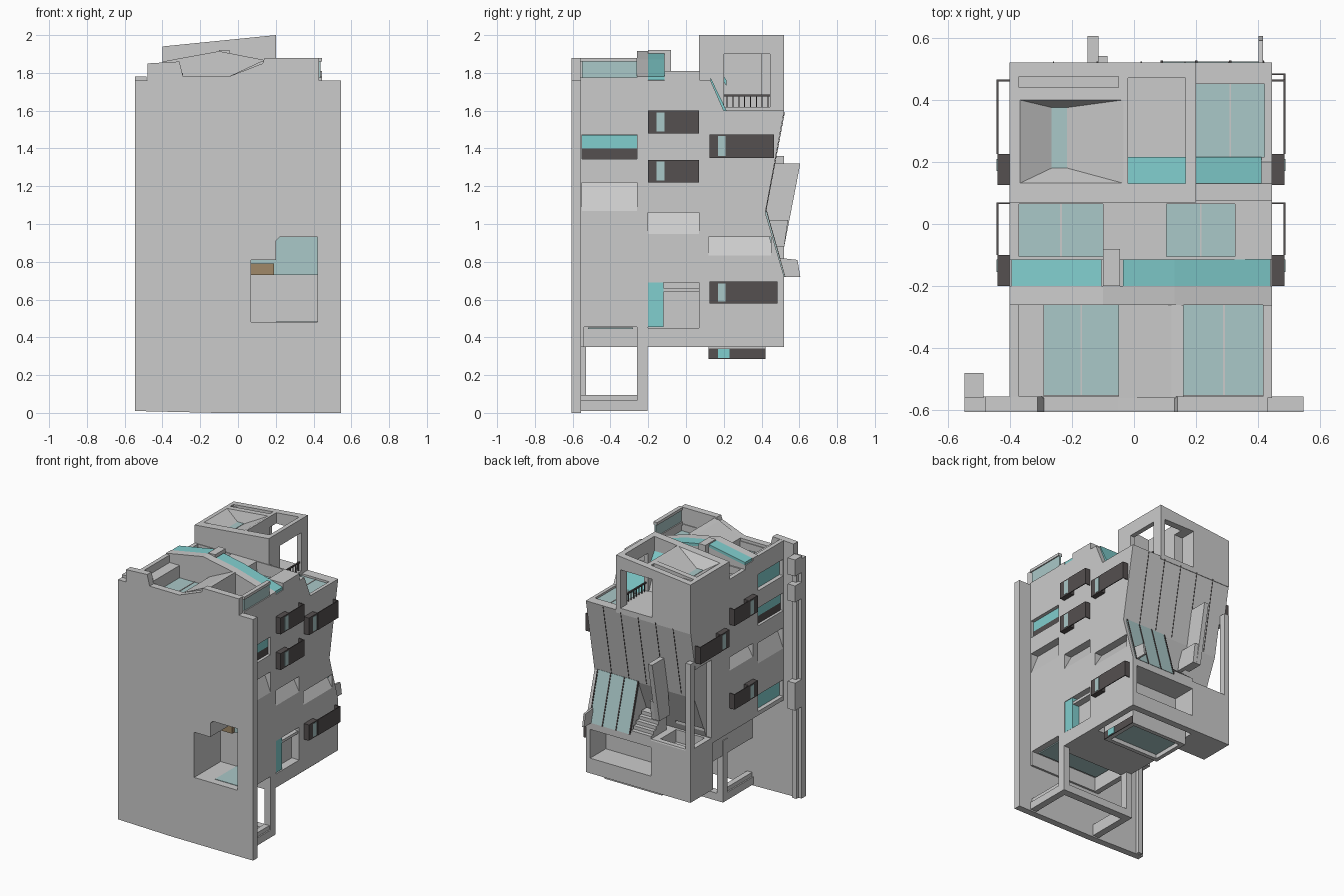
import bpy, bmesh

def material(name, col):
    m = bpy.data.materials.new(name)
    m.diffuse_color = (*col, 1)
    return m

CYAN = material("cyan_glass", (0.22, 0.62, 0.62))
PALE = material("pale_glass", (0.40, 0.58, 0.58))
DARK = material("dark_screen", (0.09, 0.08, 0.08))
BROWN = material("brown_panel", (0.35, 0.25, 0.14))

def solid(name, lo, hi, mat=None):
    """Closed mesh between two matching loops of points."""
    bm = bmesh.new()
    a = [bm.verts.new(p) for p in lo]
    b = [bm.verts.new(p) for p in hi]
    n = len(a)
    bm.faces.new(a)
    bm.faces.new(b[::-1])
    for i in range(n):
        j = (i + 1) % n
        bm.faces.new((a[i], b[i], b[j], a[j]))
    bmesh.ops.recalc_face_normals(bm, faces=bm.faces)
    me = bpy.data.meshes.new(name)
    bm.to_mesh(me)
    bm.free()
    ob = bpy.data.objects.new(name, me)
    bpy.context.collection.objects.link(ob)
    if mat:
        me.materials.append(mat)
    return ob

def prism(name, pts, axis, a, b, mat=None):
    """Profile in yz (axis x) or xz (axis y), extruded from a to b."""
    def at(v):
        return [(v, p, q) if axis == 'x' else (p, v, q) for p, q in pts]
    return solid(name, at(a), at(b), mat)

def box(name, x0, x1, y0, y1, z0, z1, mat=None):
    return prism(name, [(y0, z0), (y1, z0), (y1, z1), (y0, z1)], 'x', x0, x1, mat)

def cut(ob, cutters):
    for c in cutters:
        m = ob.modifiers.new("cut", 'BOOLEAN')
        m.operation, m.solver, m.object = 'DIFFERENCE', 'EXACT', c
    bpy.context.view_layer.update()
    me = bpy.data.meshes.new_from_object(
        ob.evaluated_get(bpy.context.evaluated_depsgraph_get()))
    ob.modifiers.clear()
    ob.data = me
    for c in cutters:
        bpy.data.objects.remove(c)

def cbox(*d):
    c = box("cutter", *d)
    c.hide_render = True
    return c

L, R = -0.40, 0.445
SIDES = ((R, 1), (L, -1))

def sbox(name, s, k, d0, d1, y0, y1, z0, z1, mat=None):
    """Box at a side wall, from d0 to d1 measured outwards."""
    x0, x1 = sorted((s + k * d0, s + k * d1))
    return box(name, x0, x1, y0, y1, z0, z1, mat)

# Front slab with corner window
HOLE = [(.07, .48), (.42, .48), (.42, .93), (.22, .93), (.2, .91), (.2, .81), (.07, .81)]
slab = prism("front_slab", [(-.545, .01), (-.11, 0), (.545, 0), (.545, 1.76), (.43, 1.76),
             (.43, 1.88), (.14, 1.88), (.13, 1.85), (-.05, 1.78), (-.29, 1.78), (-.31, 1.86),
             (-.48, 1.85), (-.48, 1.76), (-.545, 1.76)], 'y', -.605, -.555)
cut(slab, [prism("cutter", HOLE, 'y', -.7, -.3)])
box("corner_window_floor", .2, .42, -.55, -.3, .475, .483, PALE)
box("corner_window_glass", .07, .42, -.312, -.3, .73, .93, PALE)
box("corner_window_panel", .07, .19, -.34, -.313, .73, .79, BROWN)

# Edge boxes behind the slab
for z0, z1 in ((1.66, 1.78), (1.47, 1.59), (.68, .88)):
    box("slab_edge_box", -.545, -.485, -.56, -.48, z0, z1)
box("slab_edge_rib", -.52, -.485, -.56, -.53, .01, 1.76)

# Main body with folded back wall, open below on the left
body = prism("main_body", [(-.556, .35), (-.556, 1.76), (.07, 1.76), (.13, 1.76), (.2, 1.6),
             (.52, 1.6), (.42, 1.06), (.52, .72), (.52, .35)], 'x', L, R)
NICHES = ((R, 1, -.55, -.26, 1.345, 1.475), (R, 1, -.2, .07, .45, .69),
          (L, -1, -.55, -.26, 1.345, 1.475), (L, -1, -.55, -.26, 1.60, 1.72),
          (L, -1, -.55, -.26, .72, .84))
cuts = [prism("cutter", HOLE, 'y', -.7, -.3),
        cbox(-.29, -.05, -.55, -.26, 1.69, 1.9), cbox(.16, .42, -.55, -.26, 1.69, 1.9),
        cbox(-.37, -.10, -.115, .07, 1.70, 1.9), cbox(.105, .325, -.115, .07, 1.70, 1.9),
        cbox(.20, .42, .215, .45, 1.57, 1.7),
        cbox(-.5, -.15, -.6, .26, .3, .69),
        cbox(-.11, .5, -.54, -.26, .3, .455),
        cbox(-.08, .41, .34, .6, .46, .67),
        cbox(-.11, .40, .10, .47, .3, .41),
        prism("cutter", [(.42, 1.06), (.28, .73), (.65, .73), (.65, 1.06)], 'x', -.5, .09),
        cbox(-.36, -.13, .30, .48, .64, .8),
        cbox(-.45, -.36, .28, .475, .735, 1.30)]
for s, k, *d in NICHES:
    cuts.append(sbox("cutter", s, k, -.06, .05, *d))
for s, k, y0, y1, z0, z1 in ((R, 1, -.55, -.26, 1.05, 1.22), (R, 1, -.2, .07, .94, 1.06),
                             (R, 1, .12, .45, .83, .93), (L, -1, -.55, -.26, 1.05, 1.22),
                             (L, -1, -.2, .07, 1.14, 1.24)):
    cuts.append(prism("cutter", [(s + k * .02, z0 - .03), (s + k * .02, z1),
                (s - k * .06, z1)], 'y', y0, y1))
cut(body, cuts)

# Roof lights in the pits
for x0, x1, y0, y1, z in ((-.29, -.05, -.55, -.26, 1.70), (.16, .42, -.55, -.26, 1.70),
                          (-.37, -.10, -.115, .07, 1.71), (.105, .325, -.115, .07, 1.71),
                          (.20, .42, .215, .45, 1.575)):
    box("roof_light", x0, x1, y0, y1, z - .01, z + .01, PALE)
    xm = (x0 + x1) / 2
    box("roof_light_bar", xm - .003, xm + .003, y0, y1, z, z + .014)

# Middle roof rim
rim = box("middle_roof_rim", L, R, -.115, .075, 1.755, 1.81)
cut(rim, [cbox(-.37, -.10, -.105, .065, 1.7, 1.9), cbox(.105, .325, -.105, .065, 1.7, 1.9)])

# Folded roof strip and its glazing
FOLD = [(L, 1.86), (-.1, 1.915), (.13, 1.87), (R, 1.78)]

def fold_z(x):
    for (p, q), (r, t) in zip(FOLD, FOLD[1:]):
        if p <= x <= r:
            return q + (t - q) * (x - p) / (r - p)

prism("folded_parapet", [(L, 1.75)] + FOLD + [(R, 1.75)], 'y', -.26, -.2)
prism("folded_back_edge", [(L, 1.75)] + [(x, z - .02) for x, z in FOLD] + [(R, 1.75)],
      'y', -.2, -.115)
for a, b in ((-.395, -.105), (-.035, .13), (.13, .44)):
    za, zb = fold_z(a), fold_z(b)
    prism("folded_glazing", [(a, za - .03), (b, zb - .03), (b, zb), (a, za)],
          'y', -.2, -.115, CYAN)
box("roof_upstand", -.1, -.045, -.2, -.08, 1.75, 1.92)

# Front terrace edges
box("parapet_cap", R - .03, R, -.56, -.26, 1.86, 1.88)
box("parapet_foot", R - .03, R, -.56, -.26, 1.75, 1.775)
box("parapet_glass", R - .022, R - .008, -.55, -.26, 1.77, 1.865, PALE)
box("left_parapet", L, L + .03, -.56, -.26, 1.75, 1.855)
prism("terrace_divider", [(-.05, 1.75), (.16, 1.75), (.16, 1.87), (.12, 1.86), (-.05, 1.78)],
      'y', -.56, -.26)
box("terrace_left_deck", L, -.29, -.56, -.26, 1.75, 1.80)

# Roof tower with open frame
tower = prism("roof_tower", [(L, 1.58), (.2, 1.58), (.2, 2.0), (L, 1.94)], 'y', .07, .52)
funnel = solid("cutter",
               [(-.37, .13, 1.945), (-.03, .13, 1.979), (-.03, .40, 1.979), (-.37, .40, 1.945)],
               [(-.265, .18, 1.88), (-.215, .18, 1.88), (-.215, .375, 1.88), (-.265, .375, 1.88)])
cut(tower, [funnel, cbox(-.02, .165, .13, .47, 1.62, 2.1), cbox(.1, .3, .2, .445, 1.62, 1.9),
            cbox(-.09, .165, .4, .6, 1.62, 1.9), cbox(-.37, -.05, .44, .475, 1.93, 2.1)])
box("tower_skylight", -.265, -.215, .18, .375, 1.87, 1.883, PALE)
for x0, x1, zt, zb in ((-.02, .165, 1.89, 1.76), (.2, .41, 1.775, 1.60)):
    prism("sloped_glass", [(.13, zt), (.13, zt - .03), (.215, zb - .03), (.215, zb)],
          'x', x0, x1, CYAN)

# Terrace railing
box("railing_top", .18, .19, .2, .445, 1.675, 1.685, DARK)
for i in range(8):
    y = .215 + i * .031
    box("railing_bar", .18, .187, y, y + .005, 1.61, 1.68, DARK)

# Projecting side screens
def screen(s, k, y0, y1, z0, z1):
    sbox("screen_box", s, k, -.01, .04, y0, y0 + .1, z0, z1, DARK)
    sbox("screen_glass", s, k, .03, .042, y0 + .045, y0 + .085, z0 + .01, z1 - .01, PALE)
    sbox("screen_panel", s, k, .036, .042, y0 + .1, y1, z0, z1, DARK)
    sbox("screen_end", s, k, -.01, .042, y1 - .006, y1, z0, z1, DARK)

for d in ((-.2, .07, 1.48, 1.6), (-.2, .07, 1.22, 1.34), (.125, .465, 1.35, 1.475),
          (.125, .485, .58, .695)):
    screen(R, 1, *d)
for d in ((-.2, .07, 1.48, 1.6), (-.2, .07, .87, .98), (.125, .465, 1.35, 1.475)):
    screen(L, -1, *d)

# Side strip windows and entrance glass
for s, k in SIDES:
    sbox("strip_window", s, k, -.055, -.02, -.55, -.26, 1.40, 1.47, CYAN)
    sbox("strip_window_base", s, k, -.06, -.02, -.55, -.26, 1.345, 1.40, DARK)
sbox("upper_strip_window", L, -1, -.06, -.03, -.55, -.26, 1.60, 1.72, CYAN)
sbox("lower_strip_window", L, -1, -.06, -.03, -.55, -.26, .72, .84, CYAN)
sbox("entrance_glass", R, 1, -.06, -.005, -.2, -.12, .455, .69, CYAN)
sbox("entrance_canopy", R, 1, -.06, -.01, -.12, .07, .64, .66)

# Back glass bay, fins, column and stair
prism("glass_bay", [(.40, 1.07), (.424, 1.07), (.523, .72), (.50, .72)], 'x', .09, .42, PALE)
for x in (.09, .2, .31, .415):
    prism("bay_mullion", [(.41, 1.07), (.428, 1.07), (.527, .72), (.51, .72)],
          'x', x - .004, x + .004, DARK)
prism("bay_foot_fin", [(.5, .72), (.605, .72), (.59, .81), (.5, .82)], 'x', .4, .415)
prism("leaning_fin", [(.46, 1.32), (.605, 1.32), (.52, .88), (.40, .88), (.42, 1.06)],
      'x', -.15, -.115)
prism("leaning_fin_foot", [(.38, 1.02), (.54, 1.02), (.52, .88), (.36, .88)], 'x', -.115, -.085)
box("corner_column", L, -.36, .475, .52, .7, 1.36)
for i in range(5):
    box("stair_step", -.08, .08, .34, .52 - i * .03, .72 + i * .025, .75 + i * .025)
for i in range(1, 6):
    x = L + i * .141
    prism("back_wall_seam", [(.52, 1.59), (.523, 1.59), (.425, 1.07), (.422, 1.07)],
          'x', x - .002, x + .002, DARK)

# Underside glazing and lower bay
bay = box("under_bay", -.10, .36, .12, .42, .285, .42)
cut(bay, [cbox(-.07, .33, .15, .39, .2, .33)])
box("under_bay_glass", -.07, .33, .15, .39, .315, .335, PALE)
box("under_bay_side", .36, .366, .12, .42, .285, .34, DARK)
box("under_bay_side_glass", .366, .37, .17, .23, .29, .338, CYAN)
box("under_glass", -.1, .4, -.52, -.28, .445, .453, PALE)

# Ground cage below the front part
for s, k in ((R, 1), (-.155, -1)):
    sbox("cage_post", s, k, -.05, 0, -.26, -.205, .01, .46)
    sbox("cage_side_beam", s, k, -.05, 0, -.556, -.205, .01, .065)
    sbox("cage_step", s, k, -.05, -.01, -.556, -.26, .065, .095)
box("cage_back_beam", -.155, R, -.26, -.205, .01, .065)
